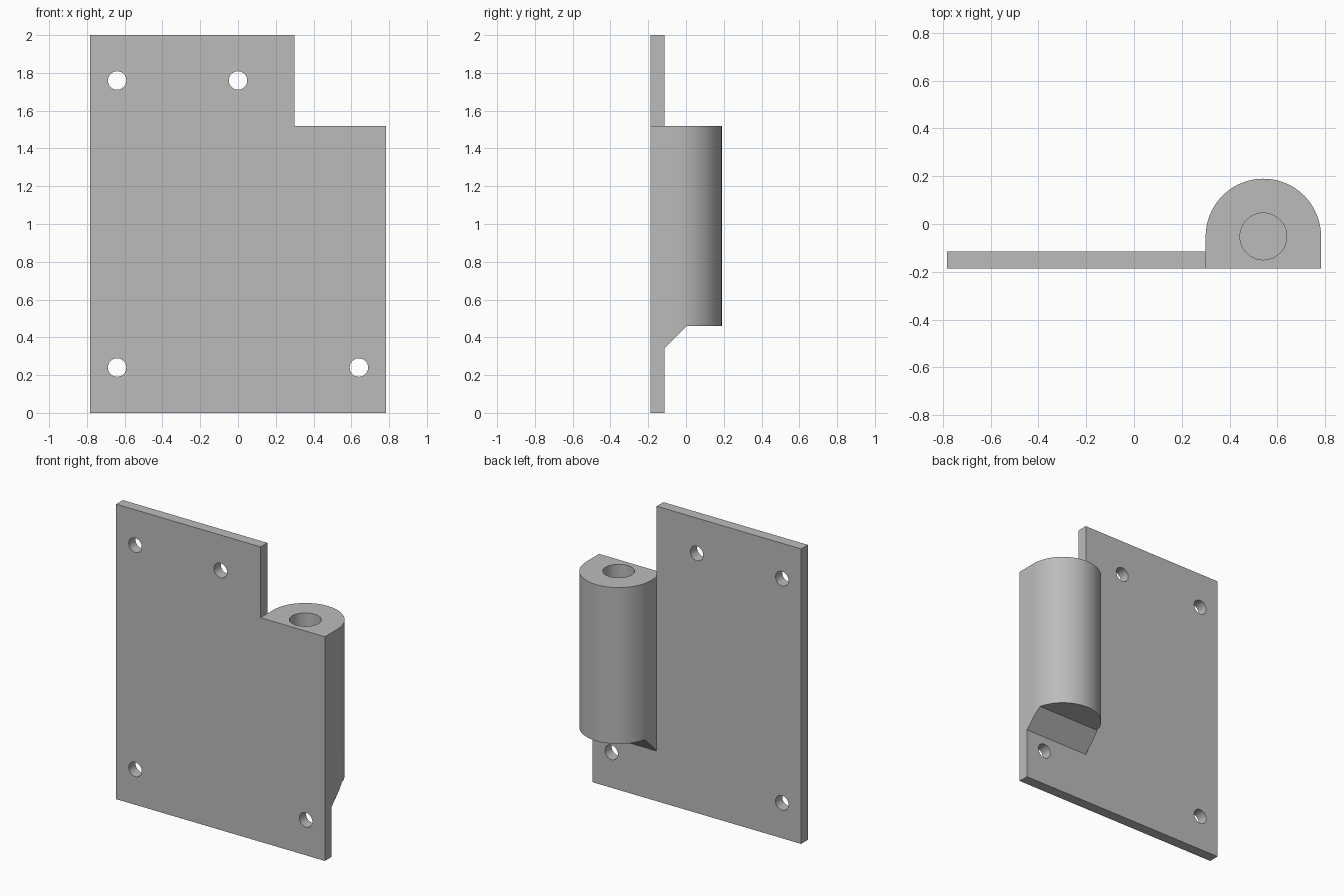
import bpy
import bmesh
import math
from mathutils import Vector

if "Cube" in bpy.data.objects:
    bpy.data.objects.remove(bpy.data.objects["Cube"])

FRONT, PLATE_BACK = -0.187, -0.115
LEFT, RIGHT, STEP = 0.783, -0.783, 0.3
TOP, BARREL_TOP, BARREL_BOTTOM = 2.0, 1.52, 0.46
AXIS_X, AXIS_Y = 0.5415, -0.052
RADIUS = LEFT - AXIS_X

steel = bpy.data.materials.new("grey steel")
steel.use_nodes = True
grey = (0.5, 0.5, 0.5, 1)
steel.diffuse_color = grey
steel.node_tree.nodes["Principled BSDF"].inputs["Base Color"].default_value = grey


def prism(name, outline, extrusion):
    """Solid made by extruding a flat outline along a vector."""
    bm = bmesh.new()
    face = bm.faces.new([bm.verts.new(p) for p in outline])
    result = bmesh.ops.extrude_face_region(bm, geom=[face])
    moved = [v for v in result["geom"] if isinstance(v, bmesh.types.BMVert)]
    bmesh.ops.translate(bm, verts=moved, vec=Vector(extrusion))
    bmesh.ops.recalc_face_normals(bm, faces=bm.faces)
    mesh = bpy.data.meshes.new(name)
    bm.to_mesh(mesh)
    bm.free()
    mesh.materials.append(steel)
    obj = bpy.data.objects.new(name, mesh)
    bpy.context.collection.objects.link(obj)
    return obj


def circle(radius, place, sides=48):
    turns = [2 * math.pi * i / sides for i in range(sides)]
    return [place(radius * math.cos(a), radius * math.sin(a)) for a in turns]


def combine(target, tool, operation):
    """Apply a boolean and discard the tool."""
    tool.hide_render = True
    mod = target.modifiers.new("combine", "BOOLEAN")
    mod.operation = operation
    mod.solver = "EXACT"
    mod.object = tool
    bpy.context.view_layer.objects.active = target
    bpy.ops.object.modifier_apply(modifier=mod.name)
    bpy.data.objects.remove(tool)


# Stepped mounting plate
corners = [(RIGHT, 0), (LEFT, 0), (LEFT, BARREL_TOP),
           (STEP, BARREL_TOP), (STEP, TOP), (RIGHT, TOP)]
plate = prism("hinge_plate", [(x, FRONT, z) for x, z in corners],
              (0, PLATE_BACK - FRONT, 0))

# Rounded barrel, extruded down past its sloped lower end
arc = [(AXIS_X + RADIUS * math.cos(math.pi * i / 48),
        AXIS_Y + RADIUS * math.sin(math.pi * i / 48), BARREL_TOP)
       for i in range(49)]
base = [(AXIS_X - RADIUS, FRONT, BARREL_TOP), (LEFT, FRONT, BARREL_TOP)]
barrel = prism("barrel", arc + base, (0, 0, 0.2 - BARREL_TOP))

# Trim the barrel's underside to a flat end with a sloped web
trim = [(-0.4, 0.055), (0.005, BARREL_BOTTOM), (0.4, BARREL_BOTTOM),
        (0.4, 0), (-0.4, 0)]
trimmer = prism("underside_cutter", [(0.1, y, z) for y, z in trim], (0.9, 0, 0))
combine(barrel, trimmer, "DIFFERENCE")
combine(plate, barrel, "UNION")

# Blind pin bore
bore = prism("bore_cutter",
             circle(0.098, lambda u, v: (AXIS_X + u, AXIS_Y + v, 0.6)), (0, 0, 1.2))
combine(plate, bore, "DIFFERENCE")

# Four screw holes
for hx, hz in [(-0.64, 1.76), (0, 1.76), (-0.64, 0.24), (0.64, 0.24)]:
    hole = prism("screw_hole_cutter",
                 circle(0.049, lambda u, v: (hx + u, -0.3, hz + v), 32), (0, 0.3, 0))
    combine(plate, hole, "DIFFERENCE")

# Smooth curved walls, keep edges crisp
bpy.ops.object.select_all(action="DESELECT")
plate.select_set(True)
bpy.context.view_layer.objects.active = plate
bpy.ops.object.shade_smooth_by_angle(angle=math.radians(30))
